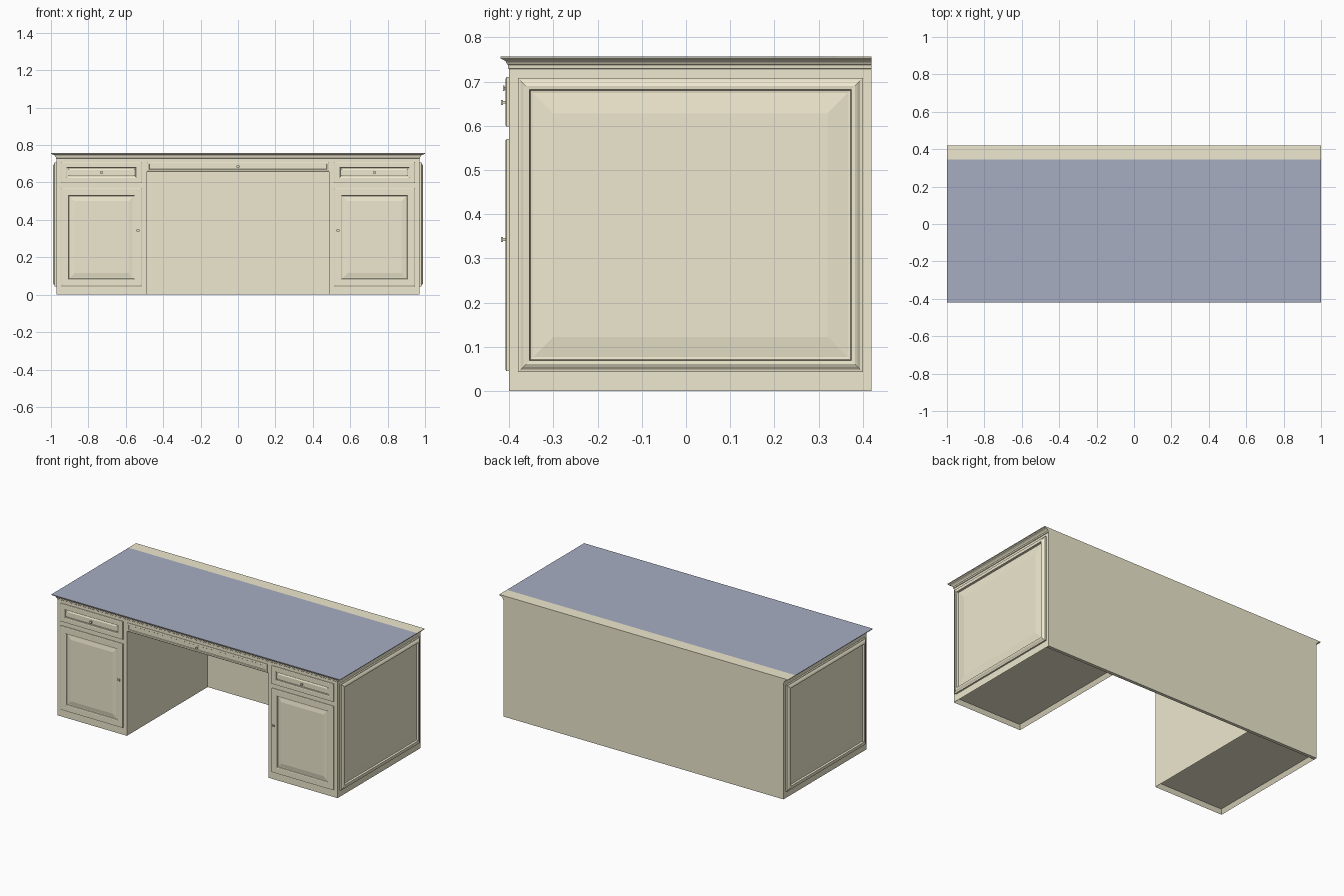
import bpy, bmesh
from mathutils import Vector

if "Cube" in bpy.data.objects:
    bpy.data.objects.remove(bpy.data.objects["Cube"])


def material(name, rgb):
    m = bpy.data.materials.new(name)
    m.diffuse_color = (*rgb, 1)
    m.use_nodes = True
    m.node_tree.nodes["Principled BSDF"].inputs["Base Color"].default_value = m.diffuse_color
    return m


WOOD = material("cream_wood", (0.86, 0.81, 0.62))
BLUE = material("blue_surface", (0.39, 0.42, 0.54))
METAL = material("knob_metal", (0.80, 0.75, 0.57))


def finish(name, bm, mat):
    bmesh.ops.recalc_face_normals(bm, faces=bm.faces)
    me = bpy.data.meshes.new(name)
    bm.to_mesh(me)
    bm.free()
    me.materials.append(mat)
    ob = bpy.data.objects.new(name, me)
    bpy.context.collection.objects.link(ob)
    return ob


def box_bm(lo, hi):
    bm = bmesh.new()
    bmesh.ops.create_cube(bm, size=1)
    for v in bm.verts:
        v.co = Vector([lo[i] + (v.co[i] + 0.5) * (hi[i] - lo[i]) for i in range(3)])
    return bm


def box(name, lo, hi, mat=WOOD):
    return finish(name, box_bm(lo, hi), mat)


def loft(name, rings, mat=WOOD):
    """Skin a stack of rings, closing both ends."""
    bm = bmesh.new()
    vr = [[bm.verts.new(p) for p in r] for r in rings]
    for a, b in zip(vr, vr[1:]):
        for i in range(len(a)):
            j = (i + 1) % len(a)
            bm.faces.new((a[i], a[j], b[j], b[i]))
    bm.faces.new(vr[0])
    bm.faces.new(vr[-1])
    return finish(name, bm, mat)


def panel(name, u0, u1, z0, z1, profile, place):
    """Framed panel: profile is (inset, height), place maps (u, z, height) to xyz."""
    rings = []
    for d, h in profile:
        rings.append([place(u, z, h) for u, z in
                      ((u0 + d, z0 + d), (u1 - d, z0 + d), (u1 - d, z1 - d), (u0 + d, z1 - d))])
    return loft(name, rings)


def knob(name, x, y, z, reach):
    box(name + "_stem", (x - .004, y - reach, z - .003), (x + .004, y + .003, z + .003), METAL)
    box(name, (x - .008, y - reach, z - .006), (x + .008, y - reach + .004, z + .006), METAL)


FRONT = -.40
on_front = lambda u, z, h: (u, FRONT - h, z)

SIDE = [(0, -.002), (0, .010), (.006, .011), (.012, .016), (.018, .019), (.026, .018),
        (.028, .006), (.034, .005), (.080, .011)]
DOOR = [(0, -.002), (0, .006), (.003, .008), (.036, .008), (.040, .006), (.042, .001),
        (.048, .001), (.070, .005)]
DRAWER = [(0, -.002), (0, .006), (.003, .008), (.027, .008), (.031, .006), (.032, .002),
          (.036, .002), (.042, .005)]
WIDE = [(0, -.002), (0, .004), (.003, .006), (.010, .006), (.012, .003)]

for s, side in ((-1, "left"), (1, "right")):
    # pedestal with recessed underside
    xs = sorted((s * .49, s * .97))
    bm = box_bm((xs[0], FRONT, 0), (xs[1], .40, .735))
    bm.faces.ensure_lookup_table()
    bottom = min(bm.faces, key=lambda f: f.calc_center_median().z)
    bmesh.ops.recalc_face_normals(bm, faces=bm.faces)
    bmesh.ops.inset_region(bm, faces=[bottom], thickness=.02)
    for v in bottom.verts:
        v.co.z = .025
    finish(side + "_pedestal", bm, WOOD)

    # end panel, door and drawer
    panel(side + "_end_panel", -.38, .40, .043, .708, SIDE,
          lambda u, z, h: (s * (.97 + h), u, z))
    a, b = sorted((s * .515, s * .945))
    panel(side + "_door", a, b, .045, .57, DOOR, on_front)
    panel(side + "_drawer_front", a, b, .598, .71, DRAWER, on_front)
    knob(side + "_door_knob", s * .535, FRONT - .008, .343, .010)
    knob(side + "_drawer_knob", s * .73, FRONT - .005, .653, .013)

# back board
box("back_panel", (-.97, .40, 0), (.97, .42, .735))

# drawer box over the kneehole
box("kneehole_drawer_box", (-.49, FRONT, .655), (.49, .40, .735))
panel("centre_drawer_front", -.485, .485, .66, .71, WIDE, on_front)
knob("centre_drawer_knob", 0, FRONT - .003, .685, .011)

# moulded top: flush at the back, flaring out on the other three sides
EDGE = [(0, .728), (.12, .730), (.15, .738), (.24, .740), (.30, .743), (.42, .746),
        (.60, .749), (.85, .751), (.88, .752), (1, .753), (1, .756)]
loft("desk_top", [[(-.97 - .03 * t, -.40 - .02 * t, z), (.97 + .03 * t, -.40 - .02 * t, z),
                   (.97 + .03 * t, .42, z), (-.97 - .03 * t, .42, z)] for t, z in EDGE])

# blue writing surface and the plain strip behind it
box("writing_surface", (-1, -.42, .756), (1, .345, .757), BLUE)
box("rear_strip", (-1, .345, .756), (1, .42, .757))
